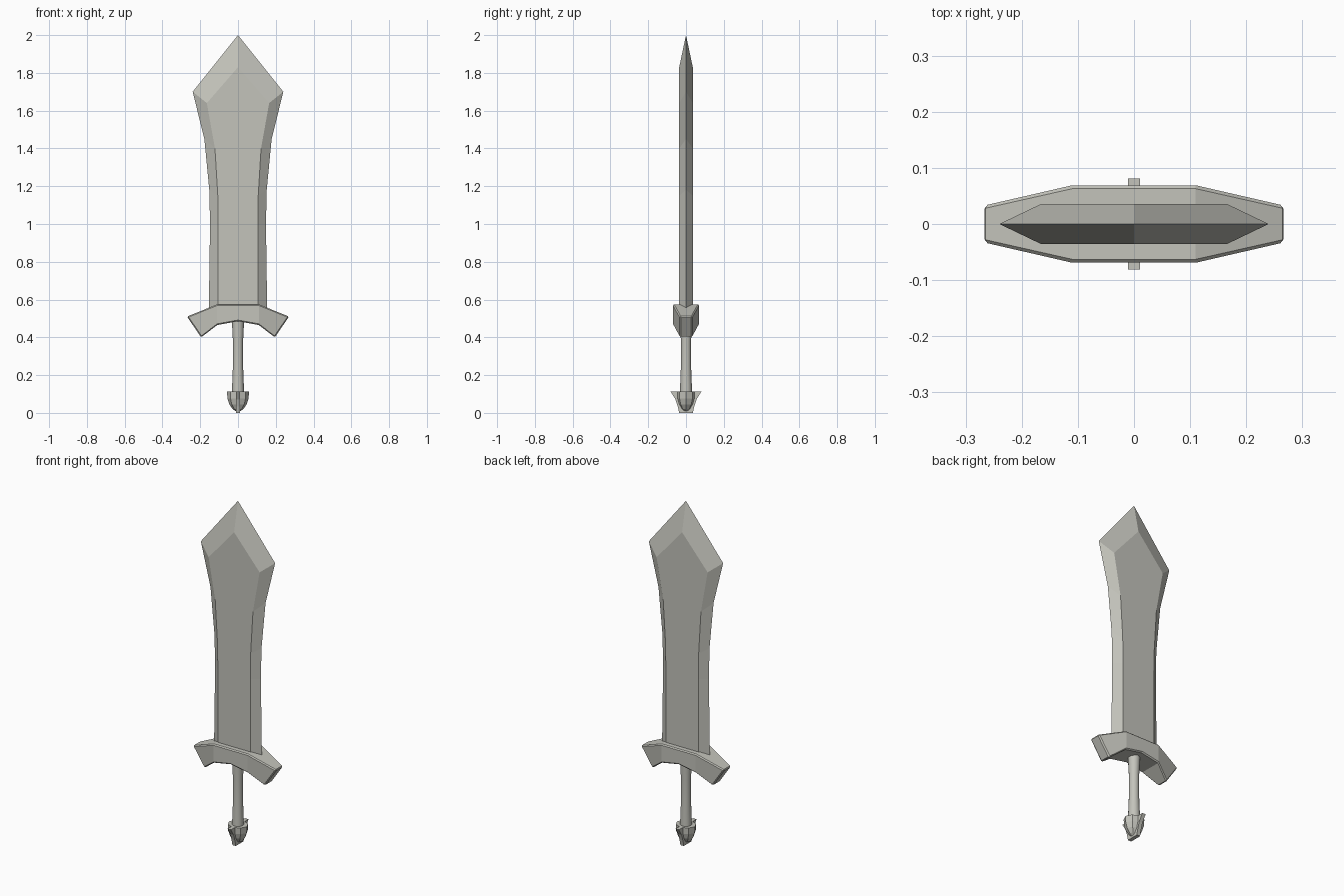
import bpy, bmesh, math

cube = bpy.data.objects.get("Cube")
if cube:
    bpy.data.objects.remove(cube, do_unlink=True)

steel = bpy.data.materials.new("pale_grey_steel")
steel.use_nodes = True
colour = (0.55, 0.55, 0.50, 1)
steel.diffuse_color = colour
steel.node_tree.nodes["Principled BSDF"].inputs["Base Color"].default_value = colour


def finish(name, bm, bevel=0, smooth=None):
    bmesh.ops.recalc_face_normals(bm, faces=bm.faces)
    mesh = bpy.data.meshes.new(name)
    bm.to_mesh(mesh)
    bm.free()
    mesh.materials.append(steel)
    obj = bpy.data.objects.new(name, mesh)
    bpy.context.collection.objects.link(obj)
    if bevel:
        mod = obj.modifiers.new("edge_bevel", "BEVEL")
        mod.width = bevel
        mod.segments = 1
        mod.limit_method = "ANGLE"
        mod.angle_limit = math.radians(40)
    if smooth:
        bpy.ops.object.select_all(action="DESELECT")
        obj.select_set(True)
        bpy.context.view_layer.objects.active = obj
        bpy.ops.object.shade_smooth_by_angle(angle=math.radians(smooth))
    return obj


def mirror_profile(half):
    """Closed outline from a right half; points on the axis are kept once."""
    return half + [(-x, z) for x, z in reversed(half) if x > 0]


def bridge(bm, a, b):
    for i in range(len(a)):
        j = (i + 1) % len(a)
        bm.faces.new((a[i], a[j], b[j], b[i]))


def lathe(name, profile, sides, smooth=None, turn=0, squash=1):
    bm = bmesh.new()
    rings = []
    for r, z in profile:
        rings.append([bm.verts.new((r * math.cos(turn + math.tau * i / sides),
                                    squash * r * math.sin(turn + math.tau * i / sides), z))
                      for i in range(sides)])
    for a, b in zip(rings, rings[1:]):
        bridge(bm, a, b)
    bm.faces.new(rings[0])
    bm.faces.new(rings[-1])
    return finish(name, bm, smooth=smooth)


# Blade: sharp outer rim at y = 0, flat raised faces on both sides
rim = [(0.155, 0.50), (0.148, 1.0), (0.152, 1.18), (0.178, 1.45), (0.24, 1.70), (0, 2.0)]
flat = [(0.105, 0.50), (0.105, 1.0), (0.107, 1.15), (0.122, 1.40), (0.165, 1.64), (0, 1.83)]
bm = bmesh.new()
edge = [bm.verts.new((x, 0, z)) for x, z in mirror_profile(rim)]
for y in (-0.036, 0.036):
    face = [bm.verts.new((x, y, z)) for x, z in mirror_profile(flat)]
    bridge(bm, edge, face)
    bm.faces.new(face)
finish("blade", bm)

# Guard: drooping crosspiece that thins towards its ends
top = [(-0.27, 0.51), (-0.11, 0.575), (0, 0.575), (0.11, 0.575), (0.27, 0.51)]
bottom = [(-0.195, 0.40), (-0.11, 0.465), (0, 0.485), (0.11, 0.465), (0.195, 0.40)]
depth = [0.033, 0.069, 0.069, 0.069, 0.033]
bm = bmesh.new()
sections = []
for (tx, tz), (bx, bz), d in zip(top, bottom, depth):
    sections.append([bm.verts.new(p) for p in
                     ((tx, -d, tz), (tx, d, tz), (bx, d, bz), (bx, -d, bz))])
for a, b in zip(sections, sections[1:]):
    bridge(bm, a, b)
bm.faces.new(sections[0])
bm.faces.new(sections[-1])
finish("guard", bm, bevel=0.006)

# Grip: round, slightly waisted
lathe("grip", [(0.032, 0.09), (0.031, 0.14), (0.027, 0.25), (0.027, 0.38), (0.033, 0.50)],
      16, smooth=40)

# Pommel: faceted bud with a thin fin running front to back
lathe("pommel", [(0.005, 0.005), (0.028, 0.02), (0.046, 0.045), (0.056, 0.075), (0.058, 0.112)],
      8, squash=0.85)
outline = mirror_profile([(0.036, 0.0), (0.044, 0.035), (0.056, 0.072), (0.081, 0.112)])
bm = bmesh.new()
sides = [[bm.verts.new((x, y, z)) for y, z in outline] for x in (-0.011, 0.011)]
bridge(bm, *sides)
for side in sides:
    bm.faces.new(side)
finish("pommel_fin", bm)
